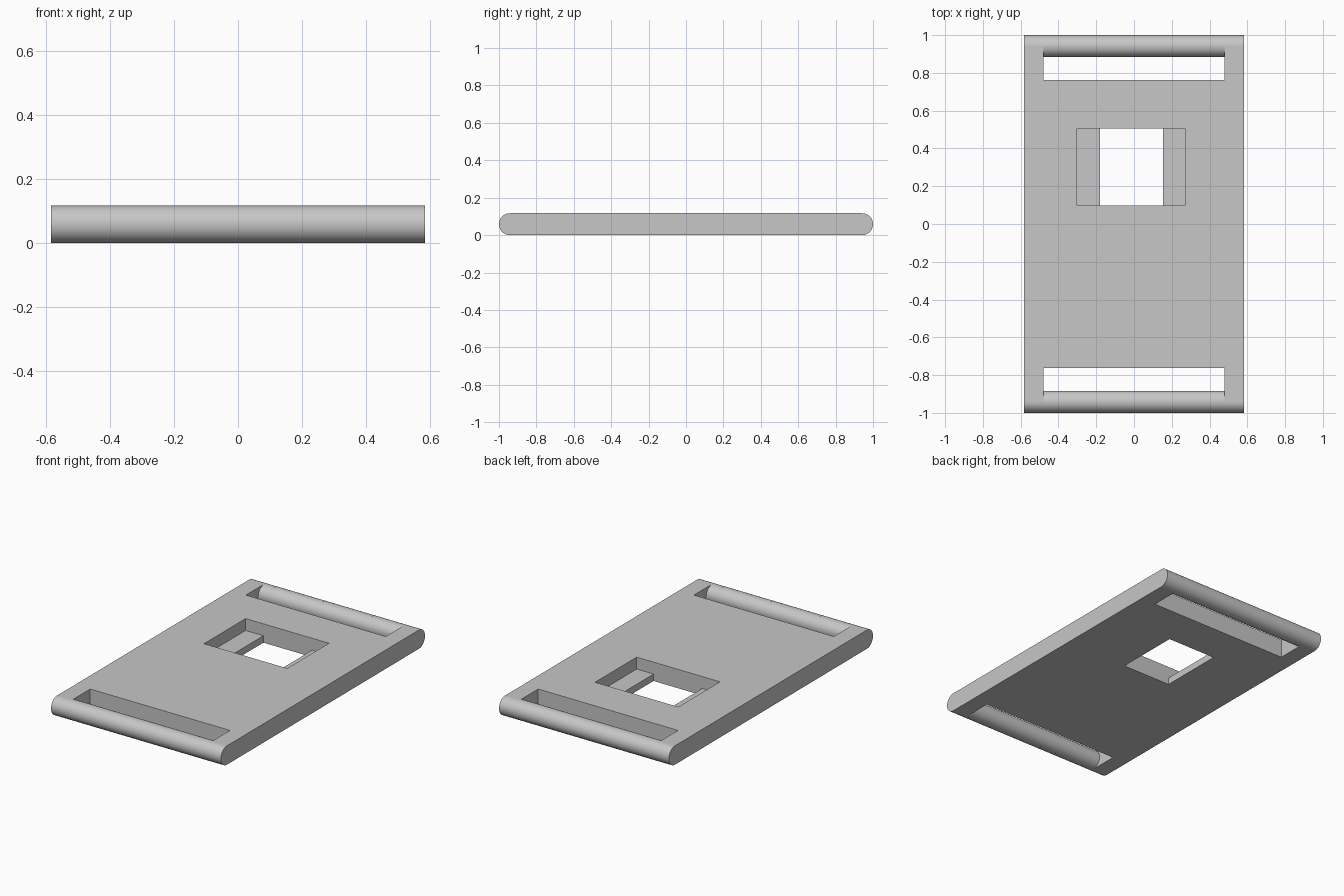
import bpy
import bmesh
from math import sin, cos, radians

if "Cube" in bpy.data.objects:
    bpy.data.objects.remove(bpy.data.objects["Cube"], do_unlink=True)

HALF_W, T = 0.583, 0.117      # half width and thickness of the plate
R = T / 2                     # radius of the rounded ends
BAR_Y = 1 - R                 # centre line of the end bars
SLOT_W, SLOT_Y = 0.48, 0.763  # strap slot half width and inner edge

grey = bpy.data.materials.new("light grey")
grey.use_nodes = True
grey.diffuse_color = (0.57, 0.57, 0.57, 1)
grey.node_tree.nodes["Principled BSDF"].inputs["Base Color"].default_value = grey.diffuse_color


def arc(cy, start, end, steps=24):
    """Arc points (y, z) about the bar centre line, angles in degrees."""
    angles = [radians(start + (end - start) * i / steps) for i in range(steps + 1)]
    return [(cy + R * cos(a), R + R * sin(a)) for a in angles]


def extrude_profile(name, points, x0, x1):
    """Solid made by sweeping a (y, z) outline along x."""
    bm = bmesh.new()
    face = bm.faces.new([bm.verts.new((x0, y, z)) for y, z in points])
    grown = bmesh.ops.extrude_face_region(bm, geom=[face])["geom"]
    verts = [v for v in grown if isinstance(v, bmesh.types.BMVert)]
    bmesh.ops.translate(bm, verts=verts, vec=(x1 - x0, 0, 0))
    bmesh.ops.recalc_face_normals(bm, faces=bm.faces)
    mesh = bpy.data.meshes.new(name)
    bm.to_mesh(mesh)
    bm.free()
    obj = bpy.data.objects.new(name, mesh)
    bpy.context.collection.objects.link(obj)
    return obj


def box(name, x0, x1, y0, y1, z0, z1):
    return extrude_profile(name, [(y0, z0), (y1, z0), (y1, z1), (y0, z1)], x0, x1)


# Plate with fully rounded front and back ends
plate = extrude_profile("strap_plate", arc(BAR_Y, -90, 90) + arc(-BAR_Y, 90, 270),
                        -HALF_W, HALF_W)
plate.data.materials.append(grey)

# Strap slots, each leaving a round bar at the end of the plate
slot = arc(BAR_Y, 92, 268)
slot = [(SLOT_Y, -0.1), (SLOT_Y, T + 0.1), (slot[0][0], T + 0.1)] + slot + [(slot[-1][0], -0.1)]
cutters = [extrude_profile("slot_cutter", [(side * y, z) for y, z in slot], -SLOT_W, SLOT_W)
           for side in (-1, 1)]

# Stepped window: wide pocket from the top, narrower opening right through
cutters.append(box("pocket_cutter", -0.302, 0.27, 0.098, 0.506, 0.043, T + 0.1))
cutters.append(box("opening_cutter", -0.18, 0.154, 0.098, 0.506, -0.1, T + 0.05))

bpy.context.view_layer.objects.active = plate
plate.select_set(True)
for cutter in cutters:
    cutter.hide_render = True
    mod = plate.modifiers.new(cutter.name, 'BOOLEAN')
    mod.operation = 'DIFFERENCE'
    mod.solver = 'EXACT'
    mod.object = cutter
    bpy.ops.object.modifier_apply(modifier=mod.name)
    bpy.data.objects.remove(cutter, do_unlink=True)

# Smooth bars, flat planes
bpy.ops.object.shade_smooth_by_angle(angle=radians(30))
for face in plate.data.polygons:
    if max(abs(c) for c in face.normal) > 0.999:
        face.use_smooth = False
